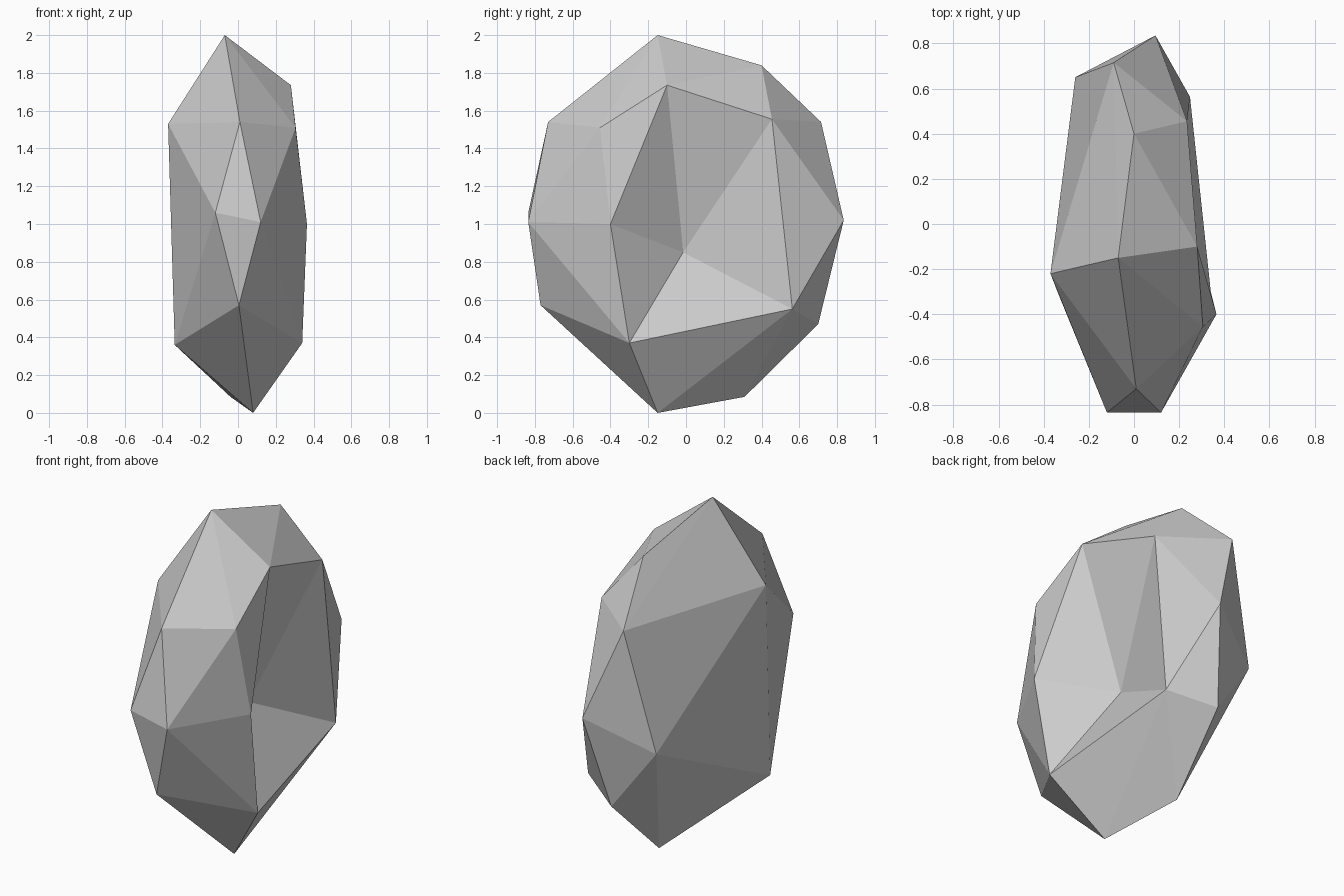
import bpy
import bmesh

if "Cube" in bpy.data.objects:
    bpy.data.objects.remove(bpy.data.objects["Cube"])

# Corner points of the rock, grouped by region
TOP = [(-0.07, -0.15, 2.0), (0.0, 0.40, 1.84)]
BACK = [(-0.09, 0.715, 1.54), (0.095, 0.835, 1.02), (0.0, 0.70, 0.47)]
BASE = [(-0.04, 0.31, 0.085), (0.08, -0.15, 0.0)]
FRONT = [(0.005, -0.77, 0.57), (0.12, -0.835, 1.01), (-0.12, -0.835, 1.06),
         (0.01, -0.73, 1.54), (0.305, -0.455, 1.51)]
LEFT = [(-0.37, -0.22, 1.53), (-0.335, -0.31, 0.36), (-0.26, 0.65, 0.83)]
# Rim of the chipped hollow on the right side, and its deepest point
RIM = [(0.28, -0.10, 1.735), (0.235, 0.455, 1.555), (0.248, 0.563, 0.55),
       (0.34, -0.30, 0.37), (0.365, -0.40, 1.0)]
HOLLOW = (0.08, -0.015, 0.85)

bm = bmesh.new()
for p in TOP + BACK + BASE + FRONT + LEFT:
    bm.verts.new(p)
rim = [bm.verts.new(p) for p in RIM]

# Faceted body
bmesh.ops.convex_hull(bm, input=bm.verts[:])

# Chip out the hollow: replace the faces inside the rim by a fan
inside = [f for f in bm.faces if all(v in rim for v in f.verts)]
bmesh.ops.delete(bm, geom=inside, context='FACES')
deep = bm.verts.new(HOLLOW)
for e in [e for e in bm.edges if e.is_boundary]:
    bm.faces.new((e.verts[0], e.verts[1], deep))
bmesh.ops.recalc_face_normals(bm, faces=bm.faces[:])

mesh = bpy.data.meshes.new("rock")
bm.to_mesh(mesh)
bm.free()

# Plain stone colour
stone = bpy.data.materials.new("stone_grey")
stone.diffuse_color = (0.6, 0.6, 0.6, 1.0)
stone.use_nodes = True
stone.node_tree.nodes["Principled BSDF"].inputs["Base Color"].default_value = stone.diffuse_color
mesh.materials.append(stone)

rock = bpy.data.objects.new("rock", mesh)
bpy.context.collection.objects.link(rock)
